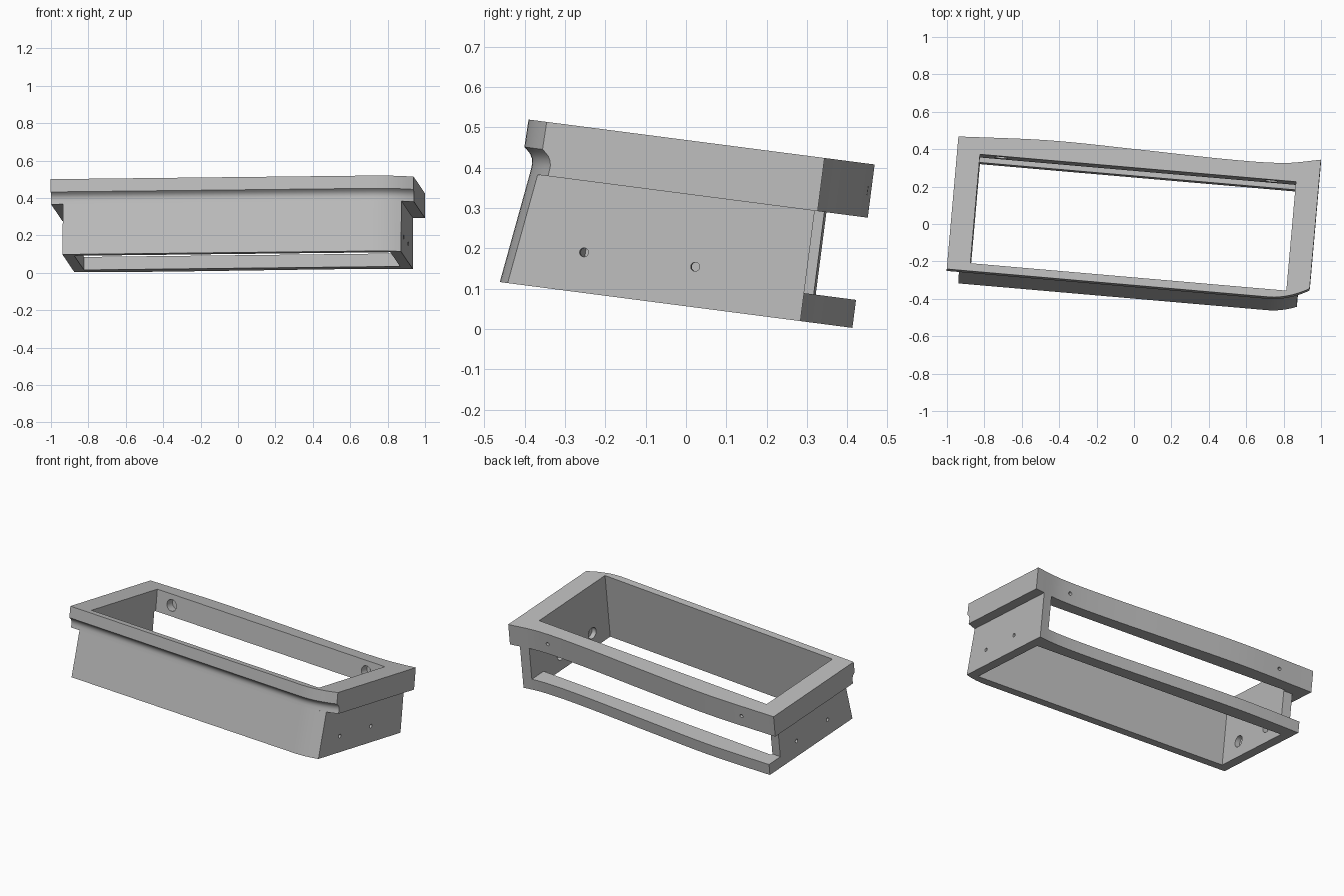
import bpy, bmesh, math
from mathutils import Matrix

if "Cube" in bpy.data.objects:
    bpy.data.objects.remove(bpy.data.objects["Cube"])

GREY = (0.5, 0.5, 0.5, 1)
mat = bpy.data.materials.new("plain_grey")
mat.use_nodes = True
mat.diffuse_color = GREY
mat.node_tree.nodes["Principled BSDF"].inputs["Base Color"].default_value = GREY

# Whole frame is turned about z, then tilted backwards
TILT = Matrix.Rotation(math.radians(-7.4), 4, 'X') @ Matrix.Rotation(math.radians(-5), 4, 'Z')

BOTTOM, RAIL_TOP, LIP, TOP = 0.056, 0.126, 0.332, 0.465
IN_X, IN_FRONT, IN_BACK = 0.848, -0.347, 0.2425
BACK = [(-0.975, 0.328), (-0.484, 0.3495), (0, 0.342), (0.483, 0.331), (0.78, 0.338), (0.975, 0.373)]


def back_y(x):
    """Wavy back edge: smooth curve through the BACK points."""
    n = len(BACK)
    def slope(i):
        a, b = BACK[max(i - 1, 0)], BACK[min(i + 1, n - 1)]
        return (b[1] - a[1]) / (b[0] - a[0])
    i = max(k for k in range(n - 1) if k == 0 or BACK[k][0] <= x)
    (x0, y0), (x1, y1) = BACK[i], BACK[i + 1]
    h = x1 - x0
    t = (x - x0) / h
    return (y0 * (1 + 2 * t) * (1 - t) ** 2 + y1 * t * t * (3 - 2 * t)
            + h * t * (1 - t) * (slope(i) * (1 - t) - slope(i + 1) * t))


def front_shift(x):
    """Front rounds back towards the left end."""
    return 0.063 * (max(x - 0.75, 0) / 0.22) ** 2


def loft(name, profile, half, steps=64):
    """Sweep a front profile (y, z) along x, closed by the wavy back."""
    bm = bmesh.new()
    rings = []
    for i in range(steps + 1):
        x = -half + 2 * half * i / steps
        pts = [(y + front_shift(x), z) for y, z in profile]
        pts += [(back_y(x), profile[-1][1]), (back_y(x), profile[0][1])]
        rings.append([bm.verts.new((x, y, z)) for y, z in pts])
    n = len(rings[0])
    for a, b in zip(rings, rings[1:]):
        for k in range(n):
            bm.faces.new((a[k], a[(k + 1) % n], b[(k + 1) % n], b[k]))
    bm.faces.new(rings[0])
    bm.faces.new(rings[-1])
    return to_object(bm, name)


def to_object(bm, name):
    bmesh.ops.recalc_face_normals(bm, faces=bm.faces)
    mesh = bpy.data.meshes.new(name)
    bm.to_mesh(mesh)
    bm.free()
    obj = bpy.data.objects.new(name, mesh)
    bpy.context.collection.objects.link(obj)
    obj.data.materials.append(mat)
    return obj


def box(x, y, z):
    bm = bmesh.new()
    bmesh.ops.create_cube(bm, size=1)
    for v in bm.verts:
        v.co = [r[0] if c < 0 else r[1] for c, r in zip(v.co, (x, y, z))]
    return to_object(bm, "cutter")


def drill(axis, centre, radius, depth):
    bm = bmesh.new()
    turn = Matrix.Rotation(math.pi / 2, 4, 'Y' if axis == 'X' else 'X')
    bmesh.ops.create_cone(bm, cap_ends=True, segments=32, radius1=radius, radius2=radius,
                          depth=depth, matrix=Matrix.Translation(centre) @ turn)
    return to_object(bm, "cutter")


def cut(obj, cutters):
    bpy.context.view_layer.objects.active = obj
    for c in cutters:
        c.hide_render = True
        mod = obj.modifiers.new("cut", 'BOOLEAN')
        mod.operation, mod.solver, mod.object = 'DIFFERENCE', 'EXACT', c
        bpy.ops.object.modifier_apply(modifier=mod.name)
        bpy.data.objects.remove(c)


def finish(obj):
    obj.data.transform(TILT)
    bpy.ops.object.select_all(action='DESELECT')
    obj.select_set(True)
    bpy.context.view_layer.objects.active = obj
    bpy.ops.object.shade_smooth_by_angle(angle=math.radians(25))


def opening():
    return box((-IN_X, IN_X), (IN_FRONT, IN_BACK), (-1, 1))


# Upper rim with a cove under its front lip
rim = loft("upper_rim", [(-0.389, TOP), (-0.3905, 0.396), (-0.382, 0.389), (-0.374, 0.381),
                         (-0.368, 0.370), (-0.366, 0.358), (-0.3665, 0.348), (-0.3686, LIP)], 0.971)
cutters = [opening()]
for x in (-0.735, 0.715):
    cutters += [drill('Y', (x, 0.3, 0.398), 0.011, 0.4),
                drill('Y', (x, IN_BACK, 0.398), 0.035, 0.1)]
cut(rim, cutters)
finish(rim)

# Lower body: sloping front, side panels and back rail
body = loft("lower_body", [(-0.3686, LIP), (-0.408, BOTTOM)], 0.907)
cutters = [opening(), box((-1.5, IN_X), (0.23, 1), (RAIL_TOP, 1))]
for side in (-1, 1):
    for y in (-0.197, 0.082):
        cutters += [drill('X', (side * 0.88, y, 0.156), 0.011, 0.2),
                    drill('X', (side * IN_X, y, 0.156), 0.035, 0.06)]
cut(body, cutters)
finish(body)
